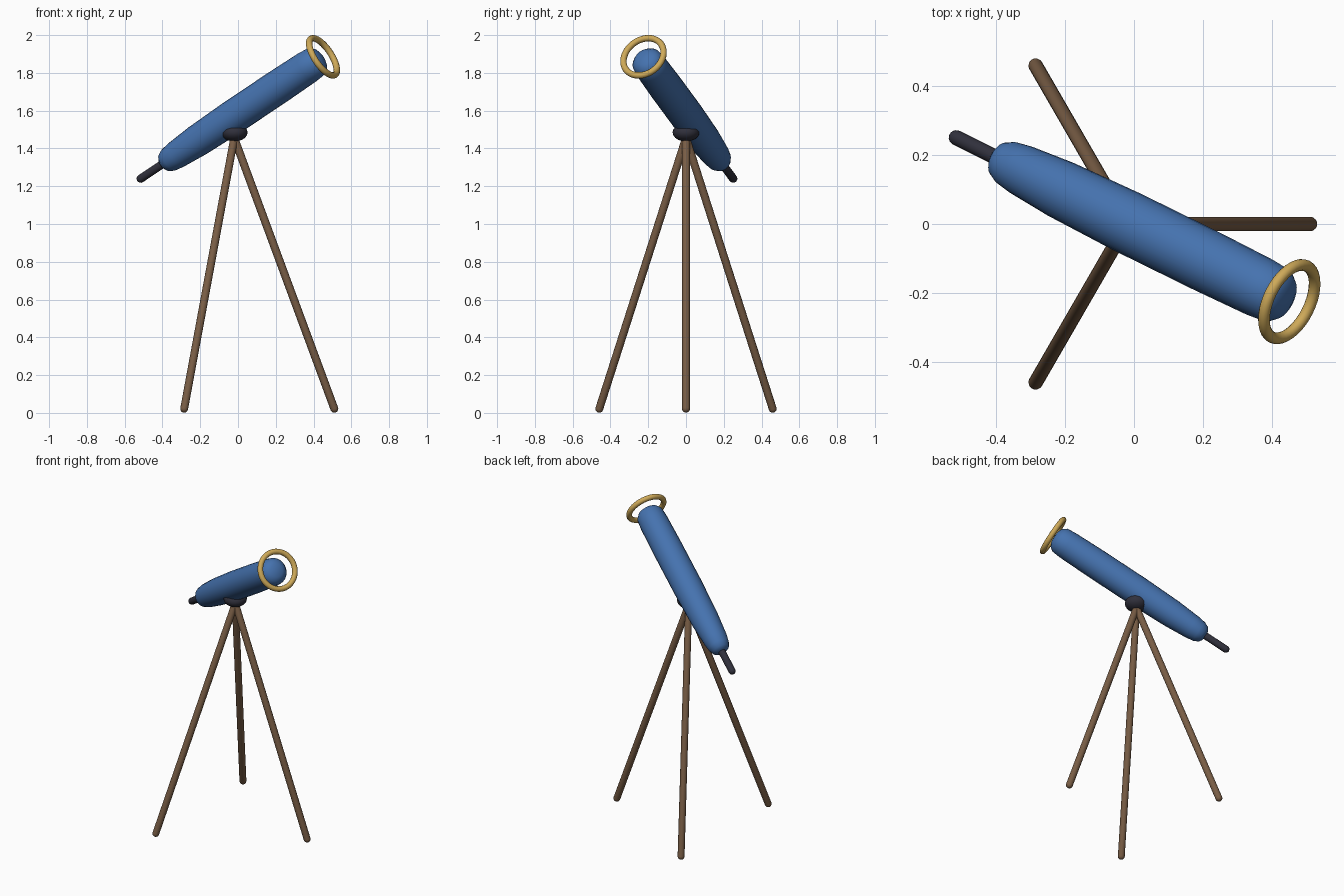
import bpy, bmesh, math
from mathutils import Vector

if "Cube" in bpy.data.objects:
    bpy.data.objects.remove(bpy.data.objects["Cube"])

PIVOT = Vector((-0.02, 0.006, 1.571))
AXIS = Vector((0.965, -0.475, 0.645)).normalized()


def material(name, rgb):
    m = bpy.data.materials.new(name)
    m.diffuse_color = (*rgb, 1)
    m.use_nodes = True
    m.node_tree.nodes["Principled BSDF"].inputs["Base Color"].default_value = m.diffuse_color
    return m


def finish(name, bm, mat, origin, direction):
    """Turn a z-aligned bmesh into a smooth object pointing along direction."""
    bmesh.ops.recalc_face_normals(bm, faces=bm.faces)
    me = bpy.data.meshes.new(name)
    bm.to_mesh(me)
    bm.free()
    ob = bpy.data.objects.new(name, me)
    bpy.context.collection.objects.link(ob)
    ob.location = origin
    ob.rotation_mode = 'QUATERNION'
    ob.rotation_quaternion = direction.to_track_quat('Z', 'Y')
    me.materials.append(mat)
    for p in me.polygons:
        p.use_smooth = True
    return ob


def lathe(name, profile, mat, origin, direction, sides=24):
    """Spin (height, radius) points around local z; both ends close on the axis."""
    bm = bmesh.new()
    vs = [bm.verts.new((r, 0, h)) for h, r in profile]
    es = [bm.edges.new(p) for p in zip(vs, vs[1:])]
    bmesh.ops.spin(bm, geom=vs + es, cent=(0, 0, 0), axis=(0, 0, 1),
                   angle=math.tau, steps=sides)
    bmesh.ops.remove_doubles(bm, verts=bm.verts, dist=1e-4)
    return finish(name, bm, mat, origin, direction)


def rod(name, a, b, r, mat):
    """Round-ended rod between two points."""
    a, b = Vector(a), Vector(b)
    n = (b - a).length
    arc = [math.pi / 8 * i for i in range(5)]
    prof = [(-r * math.cos(t), r * math.sin(t)) for t in arc]
    prof += [(n + r * math.cos(t), r * math.sin(t)) for t in reversed(arc)]
    return lathe(name, prof, mat, a, b - a, 16)


blue = material("blue_paint", (0.06, 0.17, 0.43))
brass = material("brass", (0.62, 0.40, 0.10))
dark = material("dark_metal", (0.03, 0.03, 0.045))
wood = material("wood", (0.19, 0.11, 0.06))

# Main tube
lathe("main_tube", [(-0.50, 0), (-0.493, 0.033), (-0.48, 0.052), (-0.45, 0.066),
                    (-0.40, 0.074), (-0.25, 0.085), (0, 0.091), (0.3, 0.091),
                    (0.5, 0.088), (0.56, 0.083), (0.585, 0.065), (0.597, 0.04),
                    (0.602, 0)], blue, PIVOT, AXIS)

# Eyepiece
rod("eyepiece", PIVOT - AXIS * 0.44, (-0.515, 0.25, 1.24), 0.022, dark)

# Rim ring in front of the tube
R, r = 0.115, 0.017
bm = bmesh.new()
circle = bmesh.ops.create_circle(bm, segments=12, radius=r)["verts"]
for v in circle:
    v.co = (R + v.co.x, 0, v.co.y)
bmesh.ops.spin(bm, geom=list(bm.verts) + list(bm.edges), cent=(0, 0, 0),
               axis=(0, 0, 1), angle=math.tau, steps=40)
bmesh.ops.remove_doubles(bm, verts=bm.verts, dist=1e-4)
finish("rim_ring", bm, brass, Vector((0.45, -0.225, 1.885)), AXIS)

# Mount hub
lathe("mount_hub", [(-0.048 * math.cos(math.pi * i / 10), 0.071 * math.sin(math.pi * i / 10))
                    for i in range(11)], dark, Vector((-0.02, 0, 1.485)), Vector((0, 0, 1)), 20)

# Tripod legs
for i in range(3):
    a = math.tau * i / 3
    foot = (-0.02 + 0.53 * math.cos(a), 0.53 * math.sin(a), 0.022)
    rod(f"tripod_leg_{i + 1}", foot, (-0.02, 0, 1.455), 0.021, wood)
